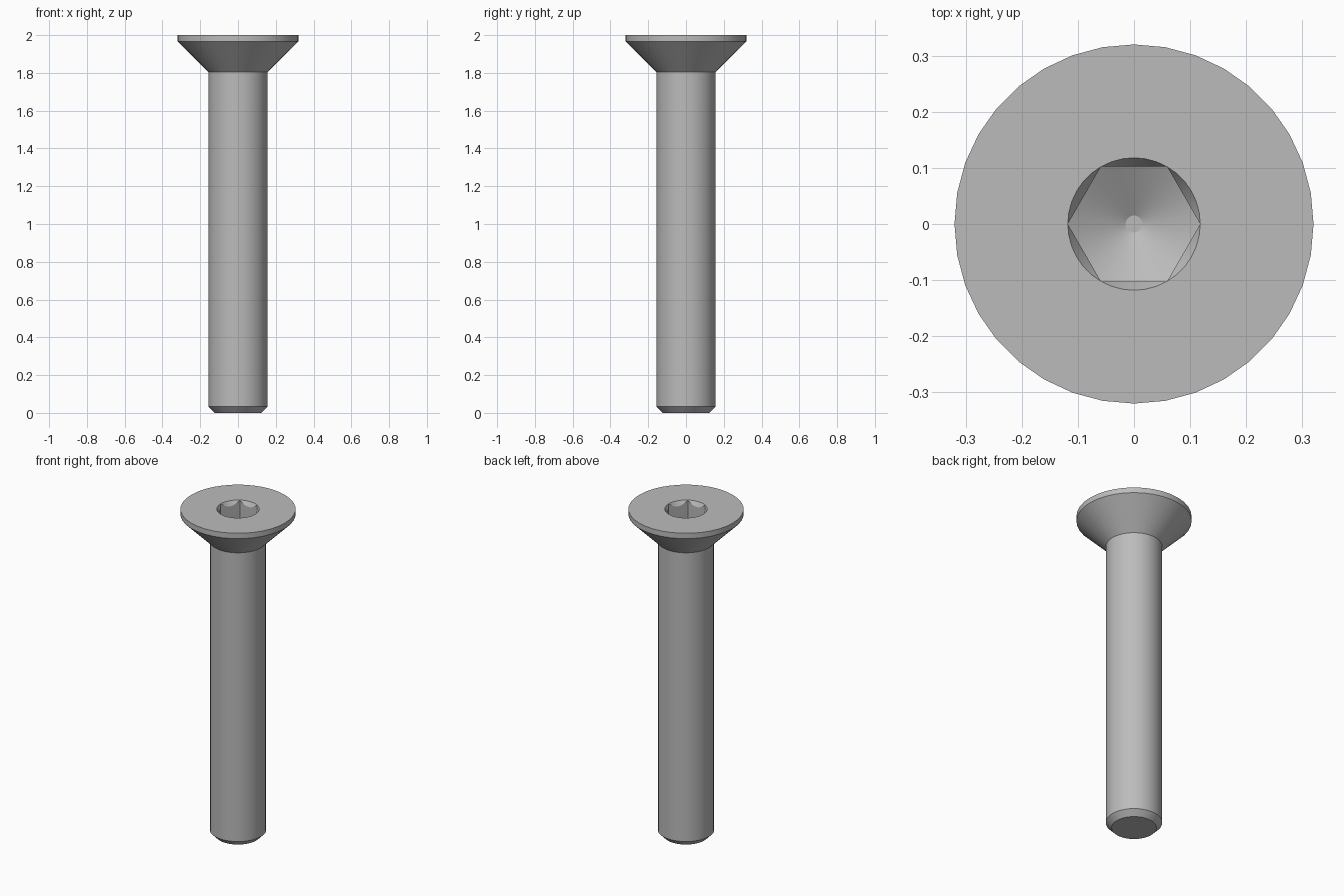
import bpy, bmesh
from math import sin, cos, tan, pi, radians

if "Cube" in bpy.data.objects:
    bpy.data.objects.remove(bpy.data.objects["Cube"])

SEGMENTS = 36
SOCKET_R = 0.118                        # corner radius of the hexagon
APOTHEM = SOCKET_R * cos(pi / 6)

steel = bpy.data.materials.new("grey steel")
steel.use_nodes = True
steel.diffuse_color = (0.5, 0.5, 0.5, 1)
steel.node_tree.nodes["Principled BSDF"].inputs["Base Color"].default_value = (0.5, 0.5, 0.5, 1)


def circle(radius, z):
    return lambda a: (radius, z)


def hexagon(z_of_radius):
    """Hexagonal ring whose height follows a cone."""
    def point(a):
        r = APOTHEM / cos(a % (pi / 3) - pi / 6)
        return r, z_of_radius(r)
    return point


# Rings from the tip of the shank up, over the head and down into the socket
rings = [
    circle(0.125, 0), circle(0.157, 0.033),                 # end chamfer
    circle(0.157, 1.804), circle(0.32, 1.967),              # shank, countersunk cone
    circle(0.32, 2), circle(SOCKET_R, 2),                   # rim and top
    hexagon(lambda r: 2 - (SOCKET_R - r) * tan(radians(60))),   # socket chamfer
    hexagon(lambda r: 1.8 + r * tan(radians(30))),          # socket walls
    circle(0.015, 1.8 + 0.015 * tan(radians(30))),          # drilled floor
]

bm = bmesh.new()
loops = []
for ring in rings:
    loop = []
    for i in range(SEGMENTS):
        a = 2 * pi * i / SEGMENTS
        r, z = ring(a)
        loop.append(bm.verts.new((r * cos(a), r * sin(a), z)))
    loops.append(loop)
for low, high in zip(loops, loops[1:]):
    for i in range(SEGMENTS):
        j = (i + 1) % SEGMENTS
        bm.faces.new((low[i], low[j], high[j], high[i]))
bm.faces.new(loops[0][::-1])
bm.faces.new(loops[-1])
bmesh.ops.remove_doubles(bm, verts=bm.verts, dist=0.0005)
bmesh.ops.recalc_face_normals(bm, faces=bm.faces)

mesh = bpy.data.meshes.new("countersunk_screw")
bm.to_mesh(mesh)
bm.free()
mesh.materials.append(steel)
screw = bpy.data.objects.new("countersunk_screw", mesh)
bpy.context.collection.objects.link(screw)

bpy.ops.object.select_all(action="DESELECT")
screw.select_set(True)
bpy.context.view_layer.objects.active = screw
bpy.ops.object.shade_smooth_by_angle(angle=radians(25))
